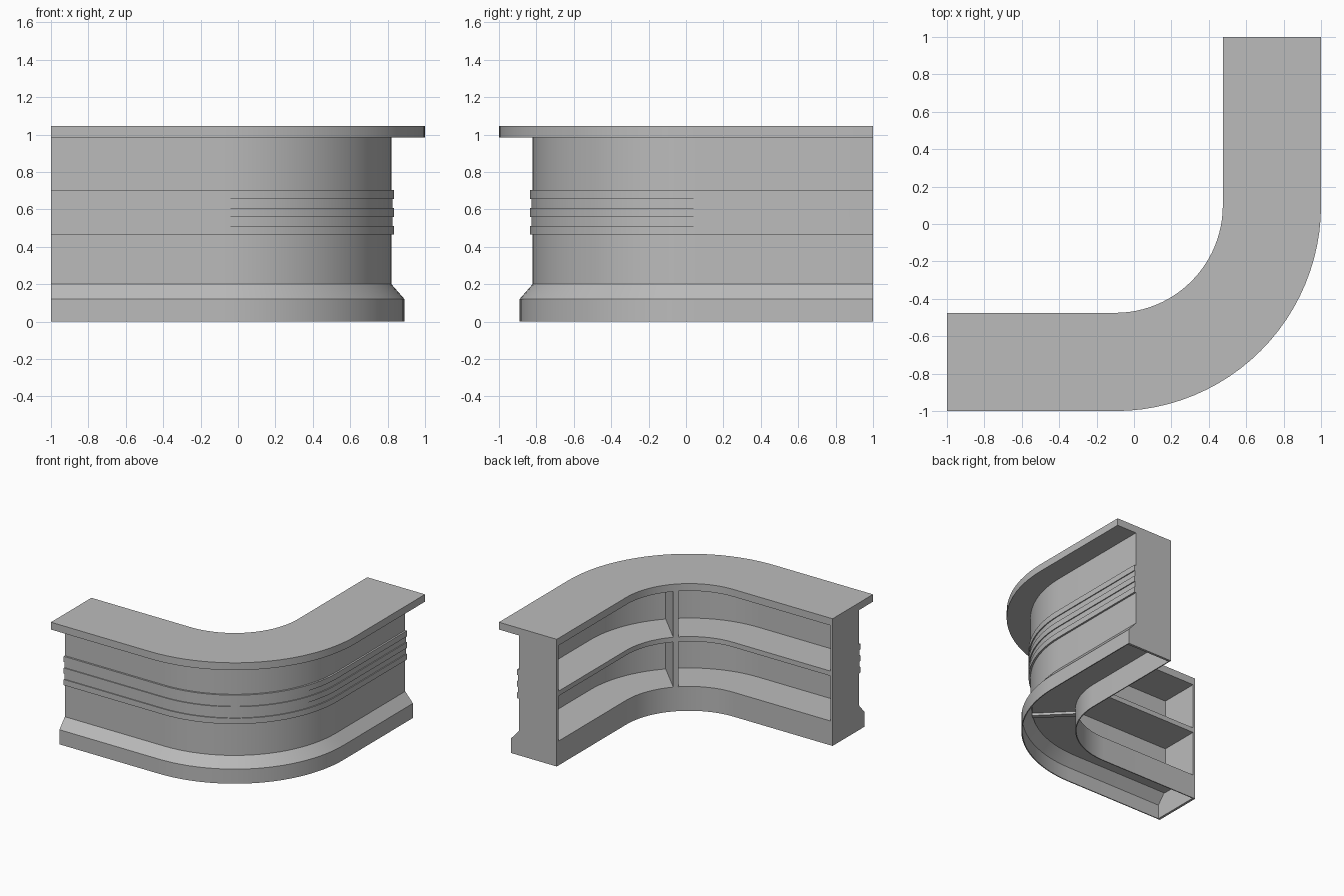
import bpy, bmesh, math
from mathutils import Vector

cube = bpy.data.objects.get("Cube")
if cube:
    bpy.data.objects.remove(cube)

grey = bpy.data.materials.new("plain_grey")
grey.use_nodes = True
COLOUR = (0.5, 0.5, 0.5, 1)
grey.diffuse_color = COLOUR
grey.node_tree.nodes["Principled BSDF"].inputs["Base Color"].default_value = COLOUR

INNER, WALL, BACK = 0.475, 0.82, 0.80    # offsets from the path line
TOP, SLAB = 1.045, 0.985
PANEL = 0.02
STEPS = 24
CENTRE = Vector((-0.1, 0.1, 0))


def arc_station(angle, shift=0):
    """Origin and outward direction of a cross-section on the bend."""
    out = Vector((math.cos(angle), math.sin(angle), 0))
    along = Vector((-out.y, out.x, 0))
    return CENTRE + 0.1 * out + shift * along, out


def left_end(inset):
    return Vector((-1 + inset, 0, 0)), Vector((0, -1, 0))


def back_end(inset):
    return Vector((0, 1 - inset, 0)), Vector((1, 0, 0))


def full_run(inset):
    bend = [arc_station(math.pi / 2 * (i / STEPS - 1)) for i in range(STEPS + 1)]
    return [left_end(inset)] + bend + [back_end(inset)]


def sweep(name, profile, stations):
    """Sweep a closed (offset, height) profile through the stations."""
    bm = bmesh.new()
    rings = [[bm.verts.new(o + d * out + Vector((0, 0, z))) for d, z in profile]
             for o, out in stations]
    n = len(profile)
    for a, b in zip(rings, rings[1:]):
        for i in range(n):
            j = (i + 1) % n
            bm.faces.new((a[i], a[j], b[j], b[i]))
    bm.faces.new(rings[0])
    bm.faces.new(rings[-1])
    bmesh.ops.recalc_face_normals(bm, faces=bm.faces)
    mesh = bpy.data.meshes.new(name)
    bm.to_mesh(mesh)
    bm.free()
    mesh.materials.append(grey)
    ob = bpy.data.objects.new(name, mesh)
    bpy.context.collection.objects.link(ob)
    bpy.ops.object.select_all(action="DESELECT")
    ob.select_set(True)
    bpy.context.view_layer.objects.active = ob
    bpy.ops.object.shade_smooth_by_angle(angle=math.radians(30))


def rect(d0, d1, z0, z1):
    return [(d0, z0), (d1, z0), (d1, z1), (d0, z1)]


# Outer outline: plinth, chamfer, three raised bands, wall
outline = [(0.89, 0), (0.89, 0.12), (WALL, 0.2), (WALL, 0.465)]
for z in (0.465, 0.56, 0.655):
    outline += [(0.835, z), (0.835, z + 0.047)]
    if z < 0.6:
        outline += [(0.827, z + 0.047), (0.827, z + 0.095)]
outline += [(WALL, 0.702), (WALL, SLAB)]

run = full_run(PANEL)

# Counter slab
sweep("countertop", rect(INNER, 1, SLAB, TOP), full_run(0))

# Curved front with a thin hollow plinth
sweep("front_wall", outline + [(BACK, SLAB), (BACK, 0.2), (0.812, 0.198),
                               (0.882, 0.117), (0.882, 0)], run)

# Kick board and shelves on the working side
sweep("kick_board", rect(INNER, INNER + 0.008, 0, 0.2), run)
sweep("lower_shelf", rect(INNER + 0.008, 0.81, 0.19, 0.2), run)
sweep("middle_shelf", rect(INNER, BACK, 0.57, 0.61), run)

# Closed end panels
end_shape = outline + [(INNER, SLAB), (INNER, 0)]
sweep("left_end_panel", end_shape, [left_end(0), left_end(PANEL)])
sweep("back_end_panel", end_shape, [back_end(0), back_end(PANEL)])

# Upright divider in the middle of the bend
sweep("divider", rect(INNER, 0.81, 0.17, SLAB),
      [arc_station(-math.pi / 4, s) for s in (-0.02, 0.02)])
